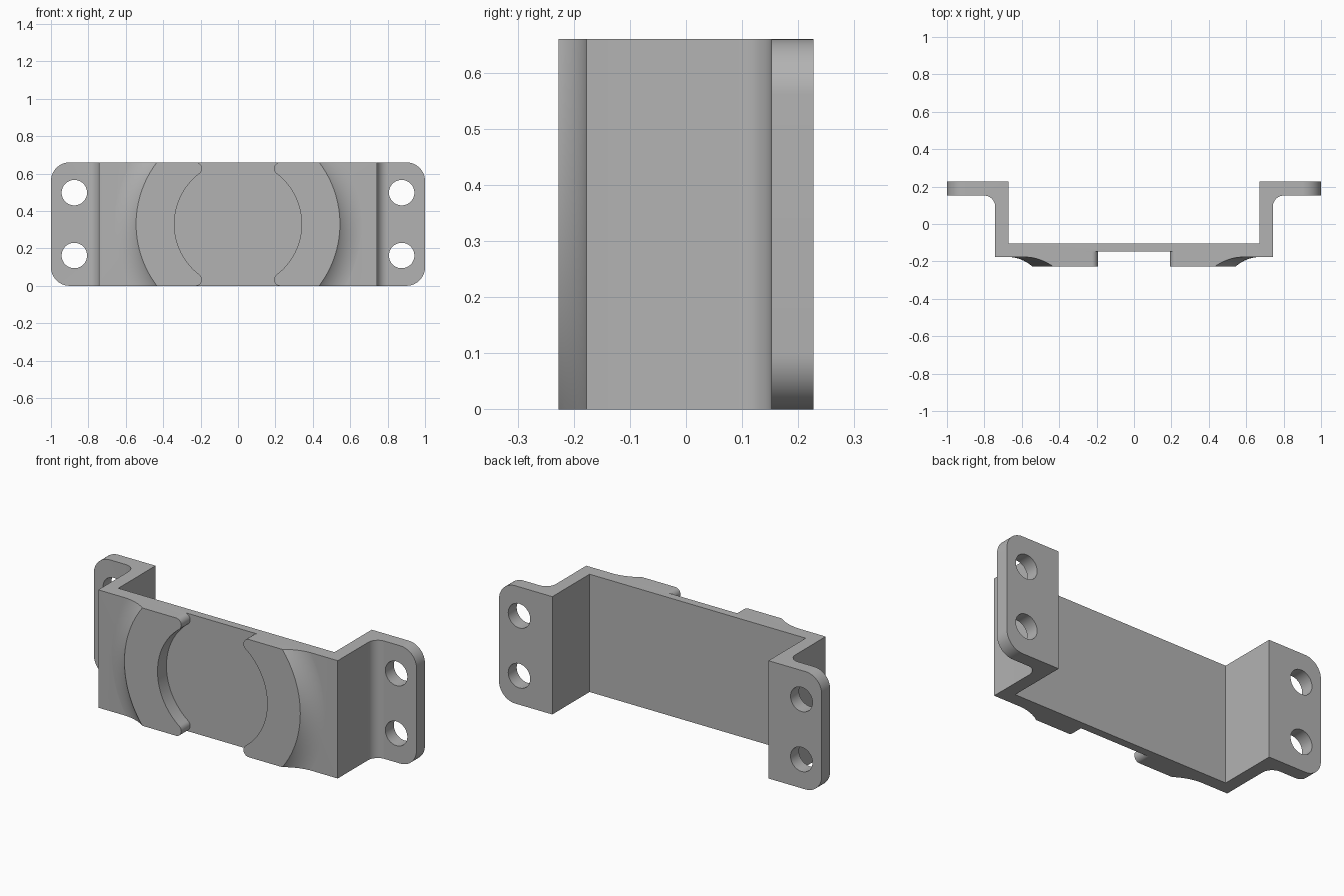
import bpy, bmesh, math
from mathutils import Matrix, Vector

default = bpy.data.objects.get("Cube")
if default:
    bpy.data.objects.remove(default, do_unlink=True)

HEIGHT = 0.66
MID = HEIGHT / 2
BACK, FRONT = 0.227, -0.227      # flange back and pad front
PLATE, INNER = -0.177, -0.103    # plate front and back
FLOOR = -0.148                   # recess floor

grey = bpy.data.materials.new("plain grey")
grey.use_nodes = True
grey.diffuse_color = (0.45, 0.45, 0.45, 1)
grey.node_tree.nodes["Principled BSDF"].inputs["Base Color"].default_value = (0.45, 0.45, 0.45, 1)


def arc(cx, cy, r, start, end, steps=16):
    """Points on an arc, angles in degrees."""
    angles = [math.radians(start + (end - start) * i / steps) for i in range(steps + 1)]
    return [(cx + r * math.cos(a), cy + r * math.sin(a)) for a in angles]


def finish(bm, name):
    bmesh.ops.remove_doubles(bm, verts=bm.verts, dist=1e-5)
    bmesh.ops.recalc_face_normals(bm, faces=bm.faces)
    mesh = bpy.data.meshes.new(name)
    bm.to_mesh(mesh)
    bm.free()
    mesh.materials.append(grey)
    obj = bpy.data.objects.new(name, mesh)
    bpy.context.collection.objects.link(obj)
    return obj


def extrude(name, outline, low, high, axis):
    """Extrude an (x, y) outline along z, or an (x, z) outline along y."""
    bm = bmesh.new()
    place = (lambda p: (p[0], p[1], low)) if axis == "z" else (lambda p: (p[0], low, p[1]))
    face = bm.faces.new([bm.verts.new(place(p)) for p in outline])
    depth = high - low
    move = Vector((0, 0, depth)) if axis == "z" else Vector((0, depth, 0))
    result = bmesh.ops.extrude_face_region(bm, geom=[face], use_keep_orig=True)
    new = [v for v in result["geom"] if isinstance(v, bmesh.types.BMVert)]
    bmesh.ops.translate(bm, verts=new, vec=move)
    return finish(bm, name)


def combine(target, tool, operation):
    """Apply a boolean and remove the helper."""
    tool.hide_render = True
    mod = target.modifiers.new(operation, "BOOLEAN")
    mod.operation, mod.solver, mod.object = operation, "EXACT", tool
    bpy.context.view_layer.objects.active = target
    bpy.ops.object.modifier_apply(modifier=mod.name)
    bpy.data.objects.remove(tool, do_unlink=True)


# Bent bracket: plate, legs and flanges, overlong until trimmed
half = [(0.742, PLATE)] + arc(0.802, 0.092, 0.06, 180, 90)
half += [(1.1, 0.152), (1.1, BACK), (0.67, BACK), (0.67, INNER)]
bracket = extrude("mounting_bracket", half + [(-x, y) for x, y in reversed(half)],
                  -0.5, HEIGHT + 0.5, "z")

# Round raised pad with a concave flare into the plate
flare_r = 0.194
sweep = math.degrees(math.asin(0.13 / flare_r))
profile = [(0, FRONT)] + arc(0.675, PLATE + 0.0005 - flare_r, flare_r, 90 + sweep, 90)
profile[1] = (0.545, FRONT)
profile += [(0.675, -0.14), (0, -0.14)]
bm = bmesh.new()
points = [bm.verts.new((r, y, 0)) for r, y in profile]
edges = [bm.edges.new(pair) for pair in zip(points, points[1:])]
bmesh.ops.spin(bm, geom=points + edges, cent=(0, 0, 0), axis=(0, 1, 0),
               angle=math.tau, steps=128, use_duplicate=False)
bmesh.ops.transform(bm, matrix=Matrix.Translation((0, 0, MID)), verts=bm.verts)
combine(bracket, finish(bm, "raised_pad"), "UNION")

# Recess with rounded lips, open at top and bottom
seat, lip = 0.34, 0.033
lip_z = MID - lip
lip_x = math.sqrt((seat + lip) ** 2 - lip_z ** 2)
turn = math.degrees(math.atan2(lip_z, lip_x))
side = [(lip_x, -MID - 0.2)] + arc(lip_x, -lip_z, lip, 270, 180 - turn, 14)
side += arc(0, 0, seat, -turn, turn, 48)[1:]
side += arc(lip_x, lip_z, lip, 180 + turn, 90, 14)[1:] + [(lip_x, MID + 0.2)]
outline = side + [(-x, z) for x, z in reversed(side)]
recess = extrude("recess_cutter", [(x, z + MID) for x, z in outline], -0.4, FLOOR, "y")
combine(bracket, recess, "DIFFERENCE")

# Trim to the rounded front outline
r = 0.1
trim = []
for cx, cz, start in ((1 - r, HEIGHT - r, 0), (r - 1, HEIGHT - r, 90),
                      (r - 1, r, 180), (1 - r, r, 270)):
    trim += arc(cx, cz, r, start, start + 90)
combine(bracket, extrude("outline_trim", trim, -0.5, 0.5, "y"), "INTERSECT")

# Screw holes in the flanges
for x in (-0.875, 0.875):
    for z in (MID - 0.168, MID + 0.168):
        hole = extrude("hole_cutter", arc(x, z, 0.068, 0, 360, 48)[:-1], 0.1, 0.3, "y")
        combine(bracket, hole, "DIFFERENCE")

# Smooth the curves and keep the edges crisp
bpy.ops.object.select_all(action="DESELECT")
bracket.select_set(True)
bpy.context.view_layer.objects.active = bracket
bpy.ops.object.shade_smooth_by_angle(angle=math.radians(30))
